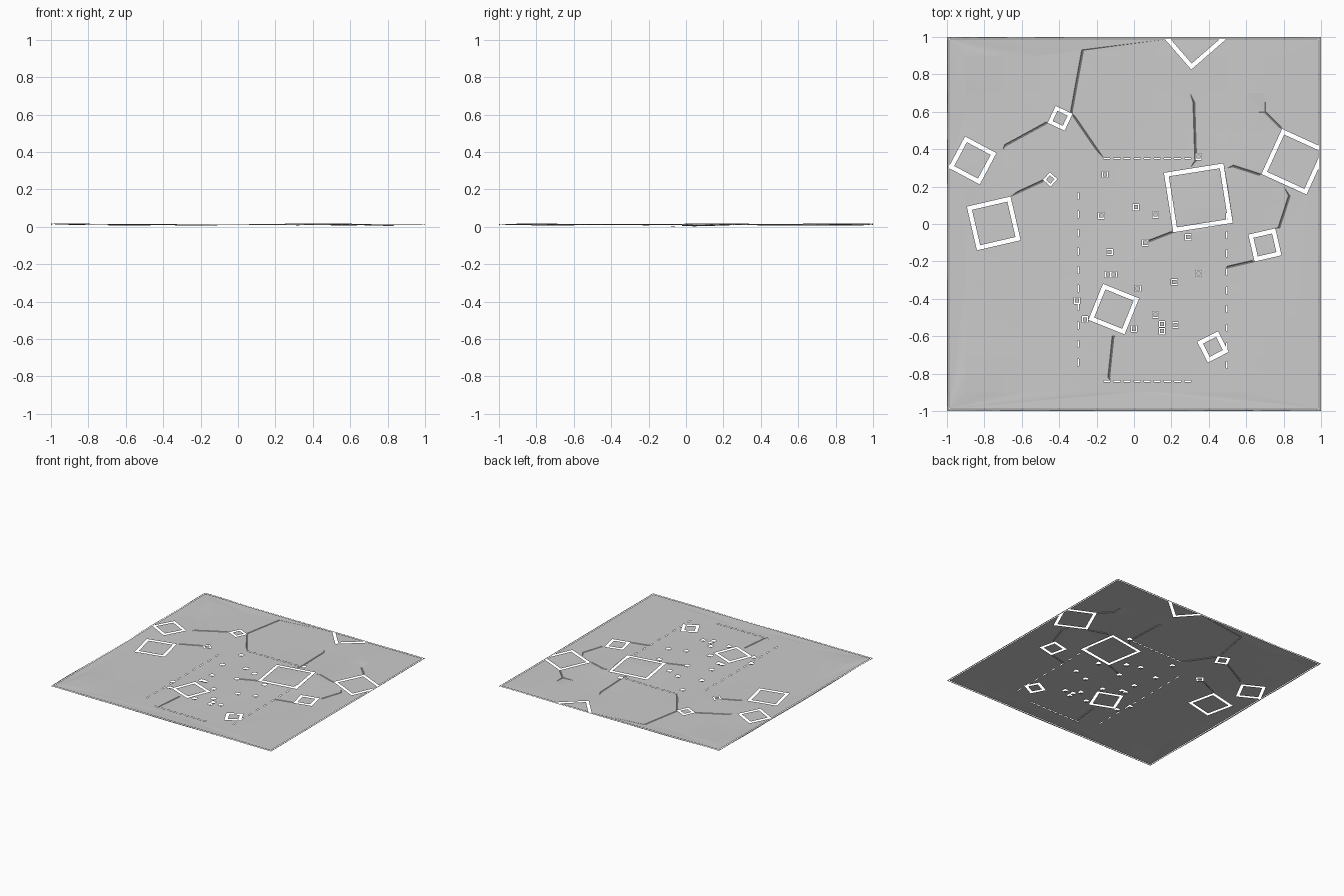
import bpy
from math import sin, cos, radians, exp, pi
from mathutils import Vector
from mathutils.geometry import delaunay_2d_cdt, intersect_point_line

if "Cube" in bpy.data.objects:
    bpy.data.objects.remove(bpy.data.objects["Cube"])

# Square plots outlined by gaps: centre x, y, side, angle
PLOTS = [(.344, .14, .322, 9), (-.108, -.455, .208, -22), (.422, -.657, .125, 27),
         (.70, -.112, .148, 13), (.857, .333, .265, -24.5), (.318, .995, .24, 41),
         (-.864, .34, .19, -28), (-.75, .003, .24, 13), (-.395, .565, .1, -25),
         (-.448, .238, .054, -42)]
# Small markers on the field
MARKS = [(.345, .36), (-.155, .265), (-.175, .045), (.01, .09), (.115, .05), (.06, -.1),
         (.29, -.07), (-.13, -.15), (-.14, -.27), (-.108, -.27), (.02, -.345), (.215, -.31),
         (.345, -.265), (-.305, -.41), (-.262, -.51), (.115, -.485), (.15, -.535),
         (.15, -.573), (.222, -.54), (0, -.56)]
# Narrow ditches running out from the plots
DITCHES = [((-.275, .93), (-.335, .6)), ((-.32, .575), (-.2, .4)), ((-.69, .42), (-.47, .54)),
           ((-.62, .17), (-.49, .23)), ((.32, .65), (.33, .34)), ((.7, .6), (.78, .52)),
           ((.07, -.095), (.2, -.045)), ((.5, -.23), (.63, -.2)), ((-.135, -.82), (-.112, -.6)),
           ((.53, .31), (.67, .265)), ((.775, -.02), (.83, .15))]

pts, edges = [], []


def loop(corners):
    n, k = len(pts), len(corners)
    pts.extend(corners)
    edges.extend((n + i, n + (i + 1) % k) for i in range(k))


def rect(cx, cy, w, h, ang=0):
    c, s = cos(radians(ang)), sin(radians(ang))
    return [Vector((cx + c * x * w / 2 - s * y * h / 2, cy + s * x * w / 2 + c * y * h / 2))
            for x, y in ((-1, -1), (1, -1), (1, 1), (-1, 1))]


def inside(p, cx, cy, w, h, ang=0):
    c, s = cos(radians(ang)), sin(radians(ang))
    dx, dy = p.x - cx, p.y - cy
    return abs(c * dx + s * dy) < w / 2 and abs(c * dy - s * dx) < h / 2


# Dashed field boundary
dashes = [(-.145 + i * .054, y, .036, .007) for i in range(9) for y in (.35, -.84)]
dashes += [(-.298, .15 - i * .099, .008, .036) for i in range(10)]
dashes += [(.495, .04 - i * .099, .008, .036) for i in range(9)]

# Outlines to be stitched into the triangulated sheet
for half in (1, .993, .987):
    loop(rect(0, 0, 2 * half, 2 * half))
rings = []
for x, y, s, a in PLOTS:
    rings.append((x, y, s, s - min(.046, s * .4), a, "plot"))
for x, y in MARKS:
    rings.append((x, y, .034, .022, 0, "mark"))
for x, y, so, si, a, kind in rings:
    loop(rect(x, y, so, so, a))
    loop(rect(x, y, si, si, a))
for d in dashes:
    loop(rect(*d))
for a, b in DITCHES:
    a, b = Vector(a), Vector(b)
    d = (b - a).normalized()
    n = Vector((-d.y, d.x)) * .005
    for k in (-1, 0, 1):
        edges.append((len(pts), len(pts) + 1))
        pts.extend((a + n * k, b + n * k))
# Loose grid so the sheet can undulate
N = 20
pts.extend(Vector((-1 + 2 * i / N, -1 + 2 * j / N)) for i in range(N + 1) for j in range(N + 1))


def height(p):
    x, y = p
    z = .0115 + .0015 * sin(3.1 * x + 1) * cos(2.7 * y) + .001 * sin(7 * x - 4 * y)
    for cx, cy, h, r in ((-.9, .3, .007, .2), (-.88, -.8, .006, .18), (.4, .1, .005, .2),
                         (.6, .3, .004, .15), (.3, .9, .004, .15), (-.9, .9, .005, .2)):
        z += h * exp(-((x - cx) ** 2 + (y - cy) ** 2) / r ** 2)
    for a, b in DITCHES:
        q, t = intersect_point_line(p, Vector(a), Vector(b))
        if 0 <= t <= 1 and (Vector(q[:2]) - p).length < .002:
            z -= .005
    return z


def classify(p):
    m = max(abs(p.x), abs(p.y))
    if m > 1:
        return None
    if m > .987:
        return "border" if m > .993 else None
    if any(inside(p, *d) for d in dashes):
        return None
    kind = "terrain"
    for x, y, so, si, a, k in rings:
        if inside(p, x, y, si, si, a):
            kind = k
        elif inside(p, x, y, so, so, a):
            return None
    return kind


verts, _, faces, *_ = delaunay_2d_cdt(pts, edges, [], 0, 1e-5, False)
parts = {"terrain": [], "plot": [], "mark": [], "border": []}
for f in faces:
    kind = classify(sum((verts[i] for i in f), Vector((0, 0))) / len(f))
    if kind:
        parts[kind].append(f)

# One object per kind of surface patch
NAMES = {"terrain": "ground_sheet", "plot": "building_plots", "mark": "field_markers",
         "border": "outer_border"}
for kind, fs in parts.items():
    ids = {v: i for i, v in enumerate(sorted({v for f in fs for v in f}))}
    co = [(*verts[v], 0.001 * (sin(40 * verts[v].x) + 1) if kind == "mark" else height(verts[v]))
          for v in ids]
    if kind == "mark":
        low = min(c[2] for c in co)
        co = [(x, y, z - low) for x, y, z in co]
    me = bpy.data.meshes.new(NAMES[kind])
    me.from_pydata(co, [], [[ids[v] for v in f] for f in fs])
    me.update()
    ob = bpy.data.objects.new(NAMES[kind], me)
    bpy.context.collection.objects.link(ob)
